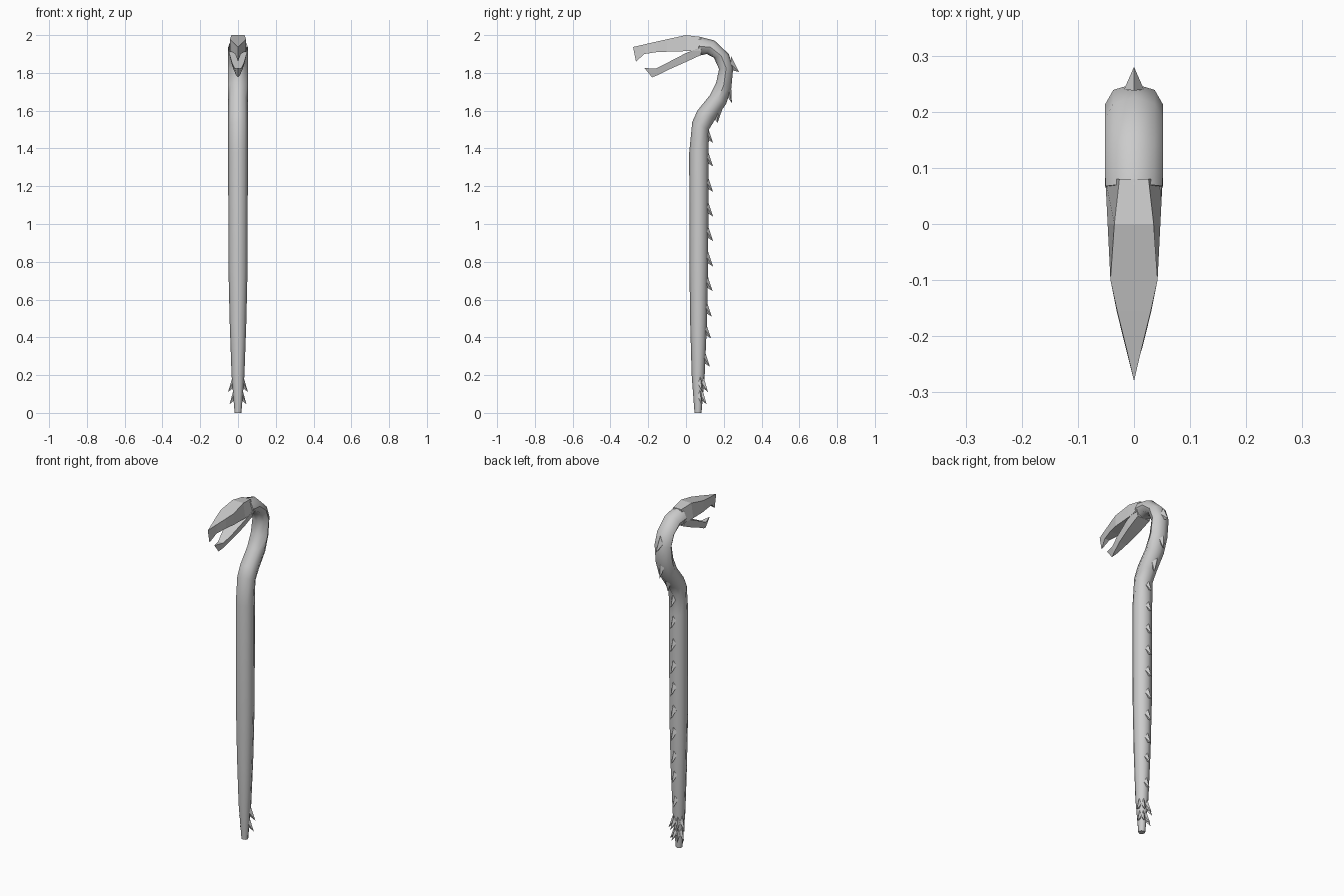
import bpy, bmesh, math
from mathutils import Vector

if "Cube" in bpy.data.objects:
    bpy.data.objects.remove(bpy.data.objects["Cube"])


def make(name, verts, faces, smooth=False):
    me = bpy.data.meshes.new(name)
    me.from_pydata(verts, [], faces)
    bm = bmesh.new()
    bm.from_mesh(me)
    bmesh.ops.remove_doubles(bm, verts=bm.verts, dist=1e-4)
    bmesh.ops.recalc_face_normals(bm, faces=bm.faces)
    bm.to_mesh(me)
    bm.free()
    ob = bpy.data.objects.new(name, me)
    bpy.context.collection.objects.link(ob)
    if smooth:
        bpy.context.view_layer.objects.active = ob
        ob.select_set(True)
        bpy.ops.object.shade_smooth_by_angle(angle=math.radians(50))
        ob.select_set(False)
    return ob


def loft(name, rings, smooth=False):
    n = len(rings[0])
    verts = [v for r in rings for v in r]
    faces = [(i * n + j, i * n + (j + 1) % n, (i + 1) * n + (j + 1) % n, (i + 1) * n + j)
             for i in range(len(rings) - 1) for j in range(n)]
    faces += [tuple(range(n)), tuple(range(len(verts) - n, len(verts)))]
    return make(name, verts, faces, smooth)


# Shaft and curved neck: inner (y, z), outer (y, z), half width
shaft = [
    (.045, 0, .082, 0, .018), (.03, .2, .099, .2, .034), (.022, .48, .111, .48, .044),
    (.018, .78, .117, .78, .051), (.017, 1.38, .12, 1.38, .052),
    (.033, 1.54, .121, 1.5, .052), (.06, 1.6, .155, 1.555, .052),
    (.125, 1.68, .212, 1.635, .052), (.16, 1.75, .24, 1.72, .052),
    (.175, 1.82, .25, 1.83, .052), (.148, 1.88, .226, 1.9, .052),
    (.11, 1.9, .15, 1.972, .052), (.065, 1.89, .07, 1.992, .051)]
rings = []
for iy, iz, oy, oz, w in shaft:
    a, b = Vector((0, iy, iz)), Vector((0, oy, oz))
    c, h = (a + b) / 2, (b - a) / 2
    rings.append([c + h * math.sin(k * math.pi / 4) + Vector((w * math.cos(k * math.pi / 4), 0, 0))
                  for k in range(8)])
loft("shaft_and_neck", rings, True)


# Jaws: top (y, z, half width), bottom (y, z, half width)
def jaw(name, rows):
    loft(name, [[(-tw, ty, tz), (tw, ty, tz), (bw, by, bz), (-bw, by, bz)]
                for ty, tz, tw, by, bz, bw in rows])


jaw("upper_jaw", [
    (.08, 1.99, .026, .08, 1.92, .051), (0, 2.0, .035, 0, 1.915, .047),
    (-.1, 1.978, .042, -.1, 1.912, .042), (-.155, 1.966, .03, -.155, 1.91, .031),
    (-.22, 1.951, .014, -.22, 1.9, .015), (-.28, 1.937, 0, -.265, 1.86, 0)])
jaw("lower_jaw", [
    (.08, 1.935, .05, .08, 1.895, .04), (0, 1.905, .047, 0, 1.858, .036),
    (-.1, 1.853, .032, -.09, 1.818, .024), (-.16, 1.822, .017, -.15, 1.788, .01),
    (-.22, 1.826, 0, -.18, 1.776, 0)])


# Thorns: root at the top, tip hanging down and outward
def thorn(name, top, low, tip, side, w):
    top, low, tip = Vector(top), Vector(low), Vector(tip)
    mid = top.lerp(low, .6)
    make(name, [top, mid + side * w, low, mid - side * w, tip],
         [(0, 1, 4), (1, 2, 4), (2, 3, 4), (3, 0, 4), (0, 3, 2, 1)])


X = Vector((1, 0, 0))
for i, z in enumerate((1.43, 1.305, 1.17, 1.04, .91, .775, .645, .51, .395, .245)):
    y = .118 if z > .7 else .1 + .018 * (z - .2) / .5
    thorn(f"back_thorn_{i}", (0, y - .003, z + .085), (0, y - .008, z + .02),
          (0, y + .025, z), X, .016)
for i, (top, low, tip) in enumerate([
        ((.238, 1.89), (.24, 1.815), (.28, 1.805)),
        ((.238, 1.745), (.222, 1.67), (.243, 1.64)),
        ((.2, 1.63), (.148, 1.56), (.167, 1.535))]):
    thorn(f"neck_thorn_{i}", (0, *top), (0, *low), (0, *tip), X, .018)

# Two rows of tail thorns around the back and sides
for row, (z, root, reach) in enumerate([(.11, .03, .057), (.045, .023, .049)]):
    for k in range(4):
        a = math.radians(22.5 + 45 * k)
        d, side = Vector((math.cos(a), math.sin(a), 0)), Vector((-math.sin(a), math.cos(a), 0))
        c = Vector((0, .064, z))
        thorn(f"tail_thorn_{row}_{k}", c + d * root + Vector((0, 0, .085)),
              c + d * (root - .006) + Vector((0, 0, .025)), c + d * reach, side, .013)
